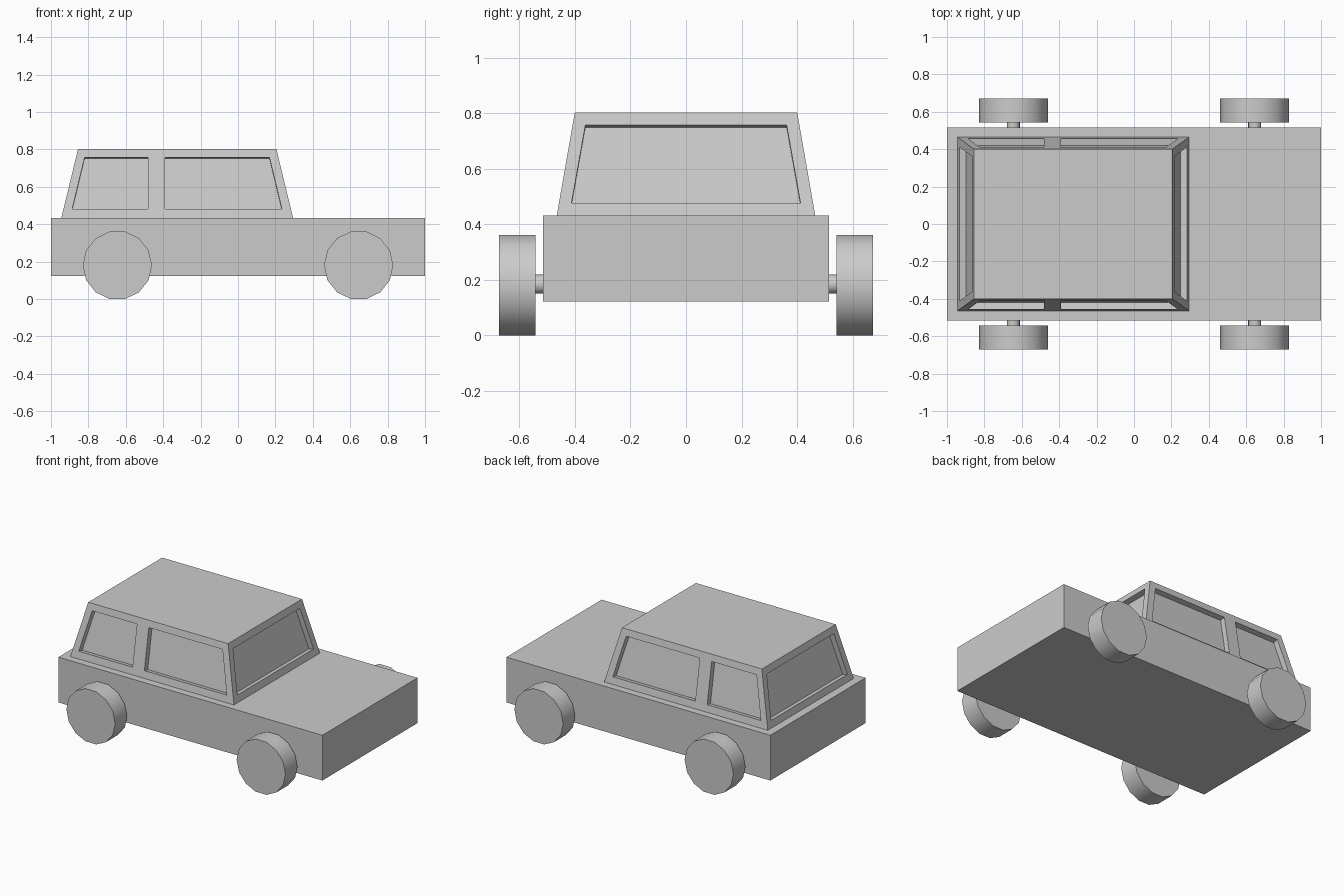
import bpy, bmesh
from math import pi, sin, cos
from mathutils import Vector

if "Cube" in bpy.data.objects:
    bpy.data.objects.remove(bpy.data.objects["Cube"])


def make_object(name, bm):
    bmesh.ops.recalc_face_normals(bm, faces=bm.faces[:])
    mesh = bpy.data.meshes.new(name)
    bm.to_mesh(mesh)
    bm.free()
    obj = bpy.data.objects.new(name, mesh)
    bpy.context.collection.objects.link(obj)
    return obj


def loft(bm, ring_a, ring_b):
    """Closed solid between two rings of equal length."""
    a = [bm.verts.new(p) for p in ring_a]
    b = [bm.verts.new(p) for p in ring_b]
    bm.faces.new(a)
    bm.faces.new(b)
    for i in range(len(a)):
        j = (i + 1) % len(a)
        bm.faces.new((a[i], a[j], b[j], b[i]))


def rect(x0, x1, y, z):
    return [(x0, -y, z), (x1, -y, z), (x1, y, z), (x0, y, z)]


def cylinder(name, radius, length, sides, location):
    """Cylinder along y with a corner on the x axis and smooth sides."""
    angles = [2 * pi * i / sides for i in range(sides)]
    rings = [[(radius * cos(a), y, radius * sin(a)) for a in angles]
             for y in (-length / 2, length / 2)]
    bm = bmesh.new()
    loft(bm, *rings)
    for f in bm.faces:
        f.smooth = len(f.verts) == 4
    for e in bm.edges:
        e.smooth = all(f.smooth for f in e.link_faces)
    obj = make_object(name, bm)
    obj.location = location
    return obj


# Lower body
bm = bmesh.new()
loft(bm, rect(-1, 1, 0.515, 0.122), rect(-1, 1, 0.515, 0.432))
make_object("body", bm)

# Tapered cabin
Z0, Z1 = 0.432, 0.803
bm = bmesh.new()
loft(bm, rect(-0.945, 0.295, 0.465, Z0), rect(-0.855, 0.205, 0.40, Z1))
cabin = make_object("cabin", bm)

# Window recess cutters, pushed in along each wall's normal
DEPTH = 0.037
LOW, HIGH = 0.48, 0.757
cut = bmesh.new()


def recess(points, normal):
    n = Vector(normal).normalized()
    pts = [Vector(p) for p in points]
    loft(cut, [p - n * DEPTH for p in pts], [p + n * 0.02 for p in pts])


def lerp(a, b, z):
    return a + (b - a) * (z - Z0) / (Z1 - Z0)


# Side windows
for s in (-1, 1):
    ya, yb = s * lerp(0.465, 0.40, LOW), s * lerp(0.465, 0.40, HIGH)
    for b0, b1, t0, t1 in ((-0.887, -0.48, -0.82, -0.48),
                           (-0.39, 0.235, -0.39, 0.168)):
        recess([(b0, ya, LOW), (b1, ya, LOW), (t1, yb, HIGH), (t0, yb, HIGH)],
               (0, s * (Z1 - Z0), 0.065))

# Windscreen and rear window
for s, base, top in ((1, 0.295, 0.205), (-1, -0.945, -0.855)):
    xa, xb = lerp(base, top, LOW - 0.003), lerp(base, top, HIGH)
    recess([(xa, -0.412, LOW - 0.003), (xa, 0.412, LOW - 0.003),
            (xb, 0.362, HIGH), (xb, -0.362, HIGH)], (s * (Z1 - Z0), 0, 0.09))

cutter = make_object("window_cutter", cut)
cutter.hide_render = True
mod = cabin.modifiers.new("windows", 'BOOLEAN')
mod.object = cutter
mod.operation = 'DIFFERENCE'
mod.solver = 'EXACT'
bpy.context.view_layer.objects.active = cabin
bpy.ops.object.modifier_apply(modifier=mod.name)
bpy.data.objects.remove(cutter)

# Axles and wheels
WHEEL_R = 0.185
WHEEL_Z = WHEEL_R * cos(pi / 14)
for label, x in (("rear", -0.645), ("front", 0.645)):
    cylinder(label + "_axle", 0.035, 1.12, 14, (x, 0, WHEEL_Z + 0.004))
    for side, s in (("right", -1), ("left", 1)):
        cylinder(f"{label}_{side}_wheel", WHEEL_R, 0.13, 14,
                 (x, s * 0.607, WHEEL_Z))
